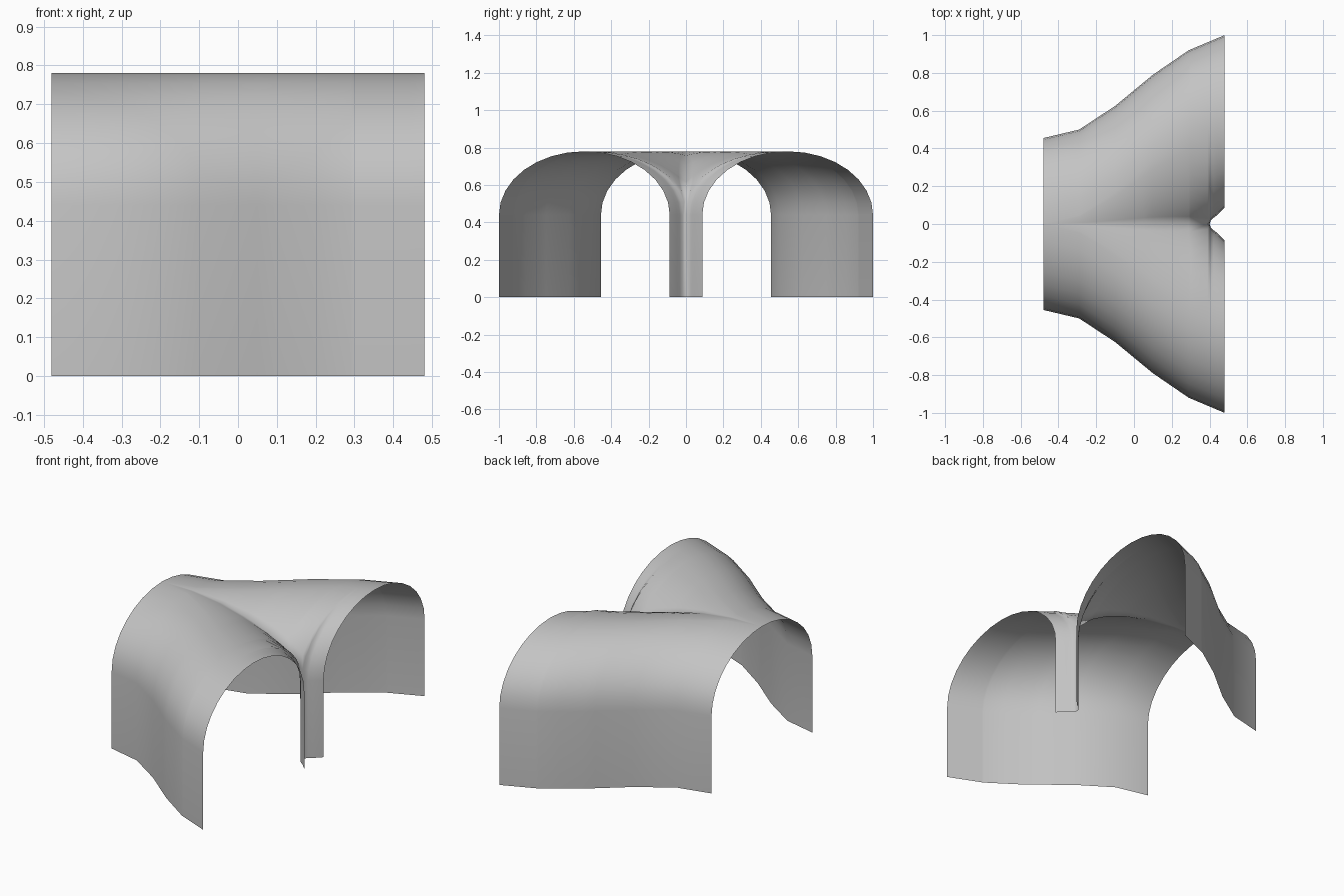
import bpy
import bmesh
import math

cube = bpy.data.objects.get("Cube")
if cube:
    bpy.data.objects.remove(cube, do_unlink=True)

SPRING, RISE = 0.44, 0.34   # wall height and arch rise
SPAN, STEPS = 0.455, 8      # arch half width and segments per quarter

# Branch centre offset, and position of the inner wall, along the tunnel
CENTRE = [(-0.48, 0), (-0.29, 0.045), (-0.1, 0.17), (0.1, 0.335), (0.29, 0.465), (0.48, 0.545)]
INNER = [(-0.48, -0.455), (-0.29, -0.42), (-0.1, -0.31), (0.05, -0.22), (0.2, -0.13),
         (0.3, -0.07), (0.39, -0.018), (0.4, 0), (0.405, 0.016), (0.42, 0.032),
         (0.44, 0.047), (0.48, 0.087)]


def sample(curve, x):
    for (a, p), (b, q) in zip(curve, curve[1:]):
        if x <= b:
            return p + (q - p) * (x - a) / (b - a)
    return curve[-1][1]


def section(x):
    """Half cross-section: outer wall, outer arch, crown, inner arch, inner wall."""
    c, q = sample(CENTRE, x), sample(INNER, x)
    pts = [(x, c + SPAN, 0)]
    for i in range(STEPS + 1):
        t = math.pi / 2 * i / STEPS
        pts.append((x, c + SPAN * math.cos(t), SPRING + RISE * math.sin(t)))
    # The inner arch stops at the middle plane, where both branches meet
    width = c - q
    end = math.acos(min(1, c / width))
    for i in range(1, STEPS + 1):
        t = math.pi / 2 + (end - math.pi / 2) * i / STEPS
        pts.append((x, c - width * math.cos(t), SPRING + RISE * math.sin(t)))
    # The inner wall exists only past the fork
    pts.append((x, q, 0) if q >= 0 else pts[-1])
    return pts


# Shell of the forked tunnel, lofted on one side and mirrored
bm = bmesh.new()
stations = sorted({x for x, _ in CENTRE + INNER})
rows = [[bm.verts.new(p) for p in section(x)] for x in stations]
for a, b in zip(rows, rows[1:]):
    for i in range(len(a) - 1):
        bm.faces.new((a[i], b[i], b[i + 1], a[i + 1]))
bmesh.ops.remove_doubles(bm, verts=bm.verts[:], dist=0.0005)
half = bm.verts[:] + bm.edges[:] + bm.faces[:]
copy = bmesh.ops.duplicate(bm, geom=half)["geom"]
for v in (g for g in copy if isinstance(g, bmesh.types.BMVert)):
    v.co.y = -v.co.y
bmesh.ops.reverse_faces(bm, faces=[g for g in copy if isinstance(g, bmesh.types.BMFace)])
bmesh.ops.remove_doubles(bm, verts=bm.verts[:], dist=0.0005)
bm.normal_update()
if sum(f.normal.z * f.calc_area() for f in bm.faces) < 0:
    bmesh.ops.reverse_faces(bm, faces=bm.faces[:])
for f in bm.faces:
    f.smooth = True

mesh = bpy.data.meshes.new("forked_tunnel")
bm.to_mesh(mesh)
bm.free()
tunnel = bpy.data.objects.new("forked_tunnel", mesh)
bpy.context.collection.objects.link(tunnel)

# Plain grey finish
grey = bpy.data.materials.new("light_grey")
grey.use_nodes = True
colour = (0.55, 0.55, 0.55, 1)
grey.diffuse_color = colour
grey.node_tree.nodes["Principled BSDF"].inputs["Base Color"].default_value = colour
mesh.materials.append(grey)
